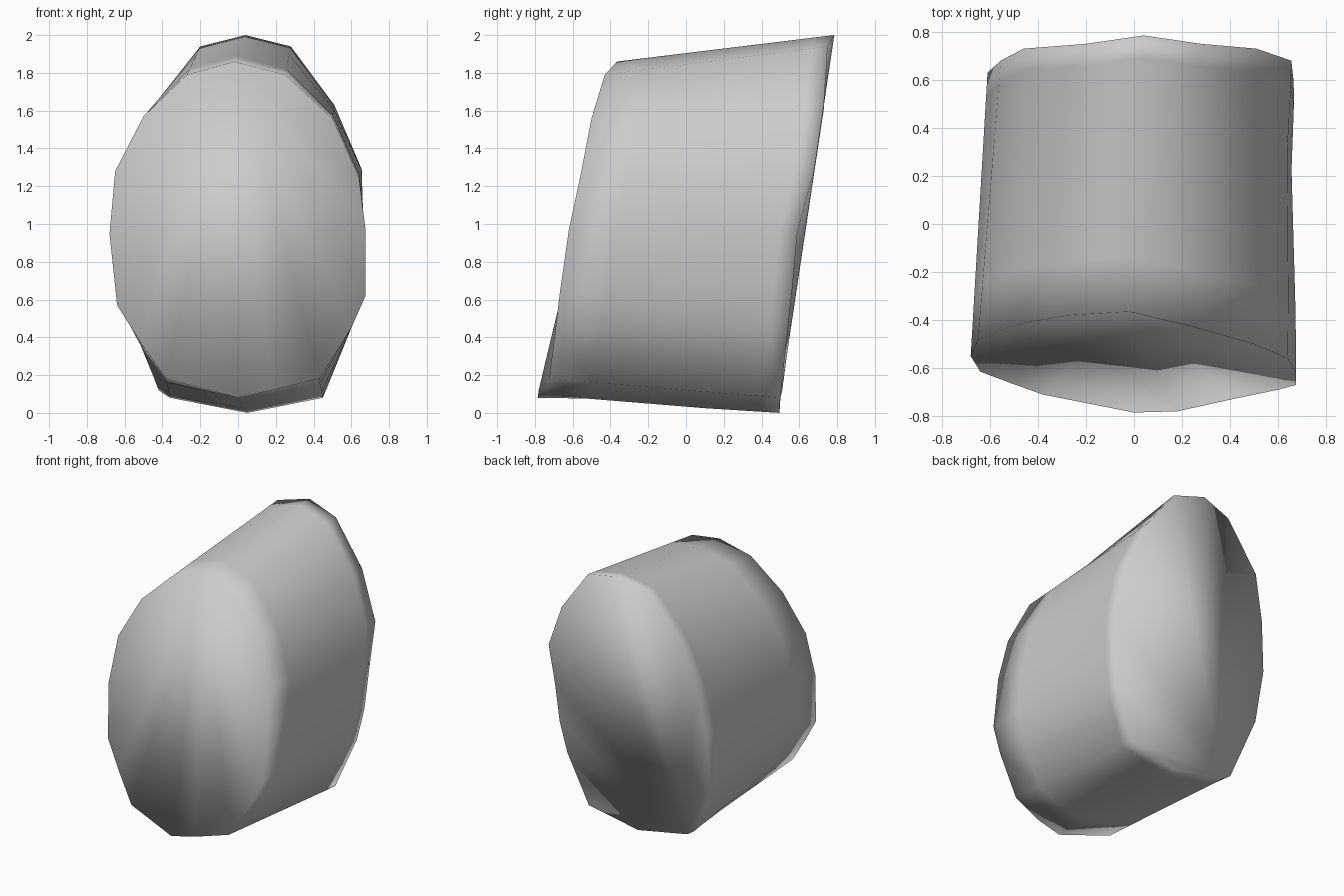
import bpy, bmesh
from mathutils import Vector

if "Cube" in bpy.data.objects:
    bpy.data.objects.remove(bpy.data.objects["Cube"])

# Rim outlines, clockwise from the top as seen from the front: x, y, z
front = [(-.02, -.365, 1.86), (.25, -.43, 1.79), (.50, -.50, 1.56), (.64, -.56, 1.25),
         (.675, -.62, .97), (.675, -.67, .62), (.60, -.69, .45), (.43, -.725, .18),
         (.18, -.78, .12), (0, -.785, .08), (-.38, -.71, .18), (-.52, -.66, .38),
         (-.64, -.615, .57), (-.68, -.55, .95), (-.65, -.48, 1.28), (-.50, -.42, 1.57),
         (-.27, -.38, 1.79)]
back = [(.04, .785, 2.0), (.28, .75, 1.94), (.51, .73, 1.63), (.655, .68, 1.29),
        (.665, .59, .96), (.645, .565, .68), (.60, .54, .45), (.45, .50, .08),
        (.25, .495, .04), (.05, .495, 0), (-.36, .50, .08), (-.42, .51, .12),
        (-.59, .57, .58), (-.61, .63, .95), (-.555, .68, 1.30), (-.46, .73, 1.61),
        (-.20, .75, 1.94)]


def blend(t):
    return [Vector(a).lerp(Vector(b), t) for a, b in zip(front, back)]


# Slanted barrel-like body, lofted between the rims with support loops near both ends
bm = bmesh.new()
rings = []
for t in (0, .2, .7, .92, 1):
    pts = blend(t)
    if t == .7:
        for i in (3, 4, 5):
            pts[i].x -= .012
    if t == .2:
        pts[9].z += .012
    rings.append([bm.verts.new(p) for p in pts])
n = len(front)
for a, b in zip(rings, rings[1:]):
    for i in range(n):
        j = (i + 1) % n
        bm.faces.new((a[i], a[j], b[j], b[i]))


# End caps: triangle fans spread from one rim point
def cap(ring, start):
    r = ring[start:] + ring[:start]
    for i in range(1, n - 1):
        bm.faces.new((r[0], r[i], r[i + 1]))


cap(rings[0], 0)
cap(rings[-1], 10)
bmesh.ops.recalc_face_normals(bm, faces=bm.faces)
for f in bm.faces:
    f.smooth = True
mesh = bpy.data.meshes.new("body")
bm.to_mesh(mesh)
bm.free()
body = bpy.data.objects.new("body", mesh)
bpy.context.collection.objects.link(body)
